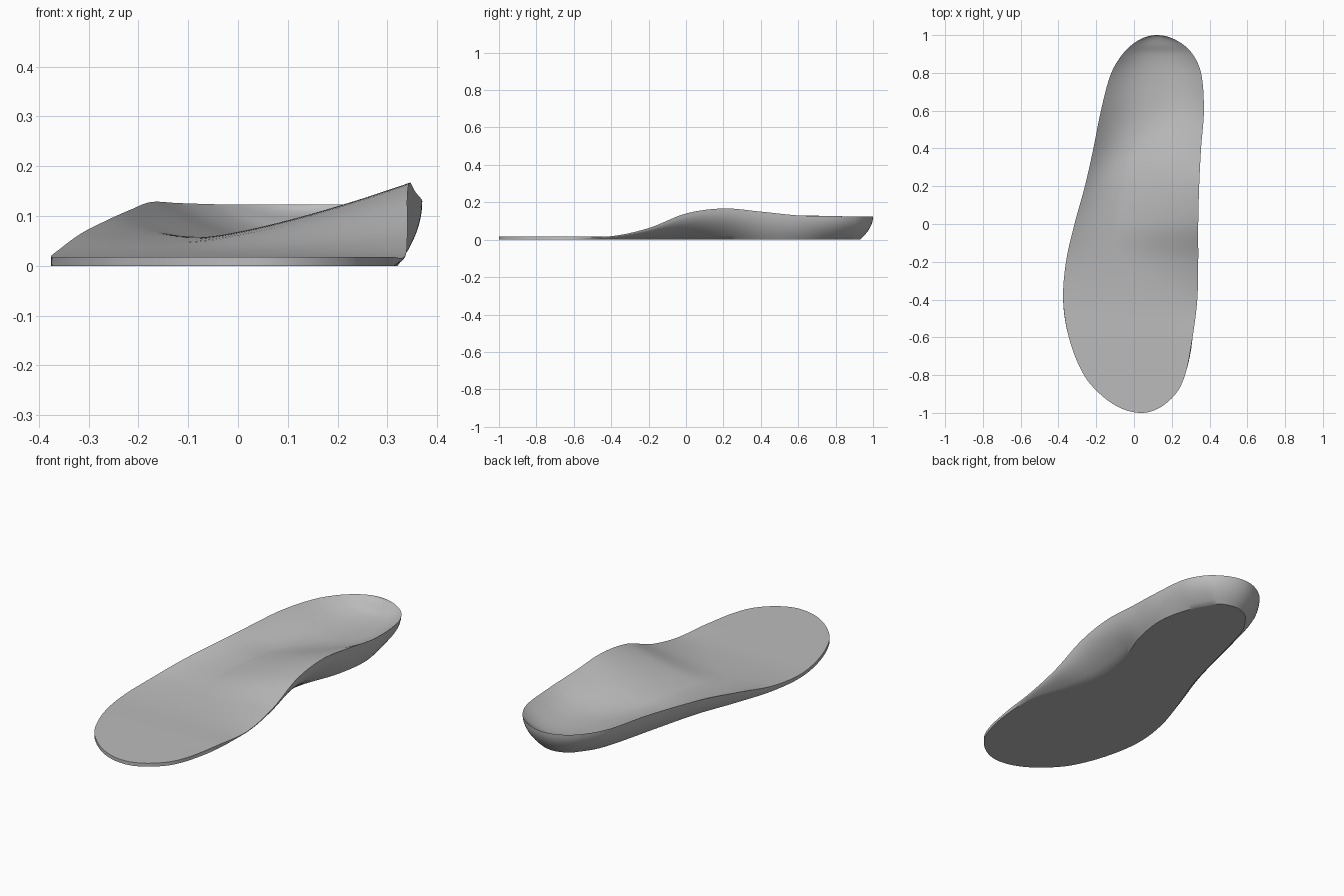
import bpy, bmesh, math

if "Cube" in bpy.data.objects:
    bpy.data.objects.remove(bpy.data.objects["Cube"])

# Cross-sections from heel to toe:
# y, right edge, left edge, right rim, left rim, floor, right tuck, left tuck
SECTIONS = [
    (1, .12, .12, .123, .123, .123, 0, 0),
    (.95, -.01, .26, .123, .123, .09, .04, .05),
    (.9, -.06, .31, .124, .124, .068, .06, .08),
    (.8, -.12, .355, .126, .126, .052, .07, .08),
    (.6, -.175, .37, .128, .13, .045, .07, .05),
    (.4, -.215, .355, .113, .15, .05, .06, .06),
    (.2, -.26, .345, .093, .167, .058, .05, .12),
    (0, -.315, .34, .065, .14, .048, .03, .145),
    (-.2, -.36, .34, .032, .062, .029, .01, .11),
    (-.4, -.375, .335, .018, .019, .018, 0, .03),
    (-.6, -.345, .31, .018, .018, .018, 0, 0),
    (-.8, -.265, .27, .018, .018, .018, 0, 0),
    (-.9, -.18, .22, .018, .018, .018, 0, 0),
    (-1, .04, .04, .018, .018, .018, 0, 0),
]
ANGLES = [math.acos(row[0]) for row in SECTIONS]
STATIONS, ACROSS, WALL = 120, 40, 8


def slope(i, col):
    a, b = max(i - 1, 0), min(i + 1, len(SECTIONS) - 1)
    return (SECTIONS[b][col] - SECTIONS[a][col]) / (ANGLES[b] - ANGLES[a])


def sample(angle, col):
    """Smooth interpolation of one column along the length."""
    i = 0
    while i < len(ANGLES) - 2 and angle > ANGLES[i + 1]:
        i += 1
    h = ANGLES[i + 1] - ANGLES[i]
    t = (angle - ANGLES[i]) / h
    p, q = SECTIONS[i][col], SECTIONS[i + 1][col]
    return (p * (1 + 2 * t) * (1 - t) ** 2 + q * t * t * (3 - 2 * t)
            + h * slope(i, col) * t * (1 - t) ** 2
            + h * slope(i + 1, col) * t * t * (t - 1))


def ramp(value, start, end):
    t = min(max((value - start) / (end - start), 0), 1)
    return t * t * (3 - 2 * t)


def section(angle):
    """Closed ring: upper surface, left wall, sole, right wall."""
    y = math.cos(angle)
    xr, xl, zr, zl, floor, tuck_r, tuck_l = (sample(angle, c) for c in range(1, 8))
    arch = ramp(y, -.4, 0) * (1 - ramp(y, .3, .7))
    trough = -.35 * arch
    heel_tuck = .07 * max((y - .6) / .4, 0) ** 2
    ring = []
    for i in range(ACROSS + 1):
        s = 2 * i / ACROSS - 1
        if s > trough:
            rise = (zl - floor) * ((s - trough) / (1 - trough)) ** (2.3 - arch)
        else:
            rise = (zr - floor) * ((trough - s) / (1 + trough)) ** 2.3
        ring.append((xr + (xl - xr) * (s + 1) / 2, y, floor + rise))

    def wall(x, rim, tuck, t):
        fall = (1 - t) ** 2
        return (x + tuck * fall, y - heel_tuck * fall, rim * t)

    for k in range(1, WALL + 1):
        ring.append(wall(xl, zl, -tuck_l, 1 - k / WALL))
    for i in range(1, ACROSS):
        f = i / ACROSS
        a, b = xl - tuck_l, xr + tuck_r
        ring.append((a + (b - a) * f, y - heel_tuck, 0))
    for k in range(WALL):
        ring.append(wall(xr, zr, tuck_r, k / WALL))
    return ring


# Loft the sections into one closed body
bm = bmesh.new()
rings = [[bm.verts.new(p) for p in section(math.pi * n / STATIONS)]
         for n in range(STATIONS + 1)]
for a, b in zip(rings, rings[1:]):
    for i in range(len(a)):
        j = (i + 1) % len(a)
        bm.faces.new((a[i], a[j], b[j], b[i]))
bmesh.ops.remove_doubles(bm, verts=bm.verts, dist=.0001)
bmesh.ops.recalc_face_normals(bm, faces=bm.faces)
mesh = bpy.data.meshes.new("insole")
bm.to_mesh(mesh)
bm.free()
insole = bpy.data.objects.new("insole", mesh)
bpy.context.collection.objects.link(insole)

# Plain grey material
grey = bpy.data.materials.new("light_grey")
grey.use_nodes = True
grey.diffuse_color = (.5, .5, .5, 1)
grey.node_tree.nodes["Principled BSDF"].inputs["Base Color"].default_value = (.5, .5, .5, 1)
mesh.materials.append(grey)

# Smooth surfaces with a crisp rim and sole edge
bpy.ops.object.select_all(action="DESELECT")
insole.select_set(True)
bpy.context.view_layer.objects.active = insole
bpy.ops.object.shade_smooth_by_angle(angle=math.radians(40))
